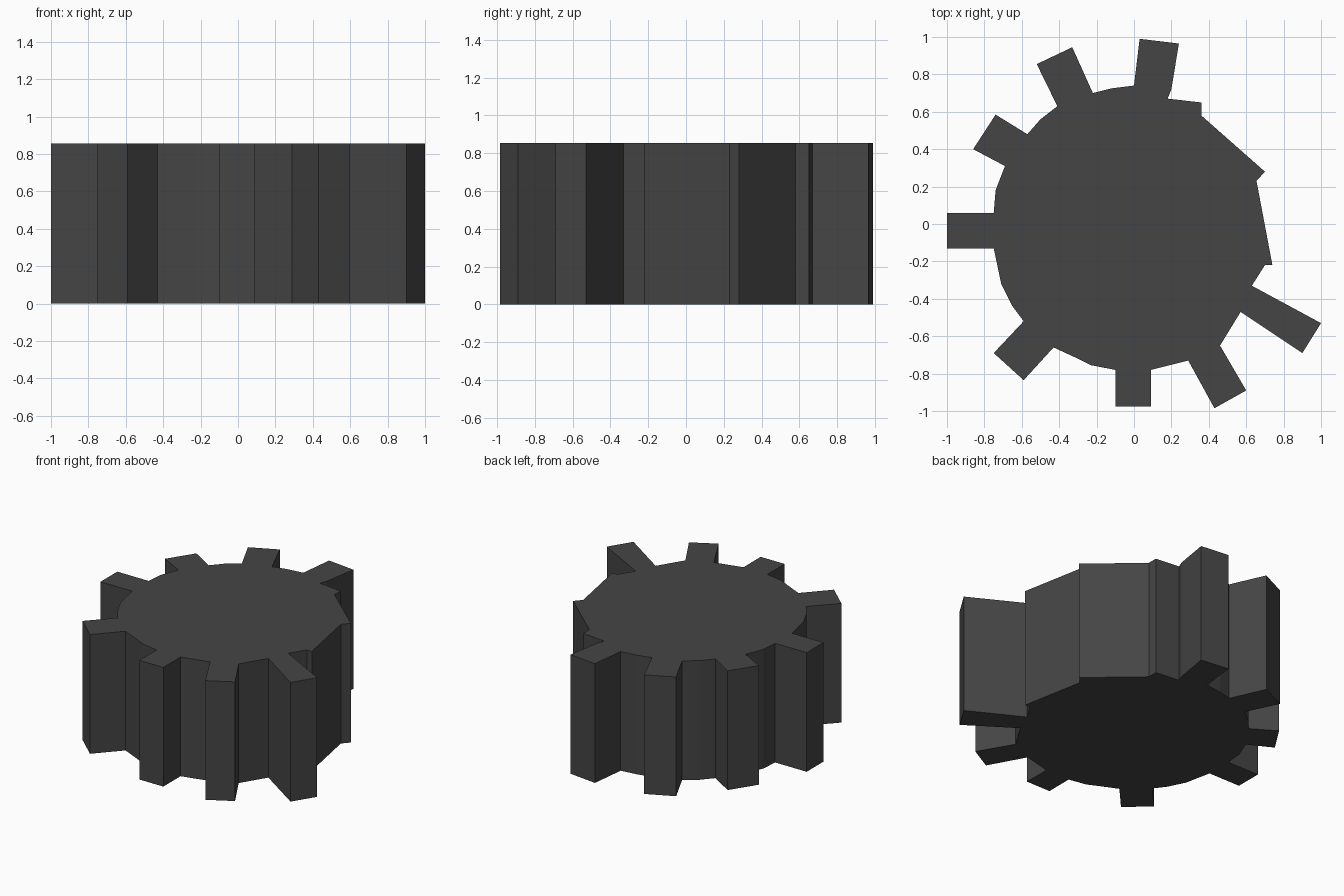
import bpy, bmesh

if "Cube" in bpy.data.objects:
    bpy.data.objects.remove(bpy.data.objects["Cube"])

HEIGHT = 0.855

# Worn gear outline, counter-clockwise, seen from above
broken_side = [(0.63, -0.33), (0.70, -0.22), (0.74, -0.22), (0.655, 0.23),
               (0.70, 0.28), (0.36, 0.58), (0.36, 0.65), (0.18, 0.67)]

# Each tooth: root, two tip corners, root
teeth = [
    [(0.20, 0.72), (0.24, 0.965), (0.03, 0.99), (0.0, 0.74)],
    [(-0.22, 0.70), (-0.33, 0.945), (-0.52, 0.855), (-0.41, 0.63)],
    [(-0.57, 0.48), (-0.74, 0.585), (-0.86, 0.40), (-0.69, 0.31)],
    [(-0.75, 0.06), (-1.0, 0.06), (-1.0, -0.13), (-0.75, -0.13)],
    [(-0.59, -0.52), (-0.75, -0.69), (-0.59, -0.835), (-0.43, -0.66)],
    [(-0.10, -0.78), (-0.10, -0.975), (0.09, -0.975), (0.09, -0.78)],
    [(0.29, -0.73), (0.43, -0.985), (0.60, -0.89), (0.46, -0.65)],
    [(0.57, -0.47), (0.90, -0.69), (1.0, -0.53)],
]

# Extra rim points that follow a given tooth
rim_after = {
    0: [(-0.12, 0.725)],
    1: [(-0.50, 0.56)],
    2: [(-0.74, 0.18)],
    3: [(-0.71, -0.32), (-0.65, -0.44)],
    4: [(-0.30, -0.72), (-0.23, -0.755)],
}

outline = list(broken_side)
for i, tooth in enumerate(teeth):
    outline += tooth + rim_after.get(i, [])


def extruded_profile(name, points, height):
    bm = bmesh.new()
    face = bm.faces.new([bm.verts.new((x, y, 0)) for x, y in points])
    top = bmesh.ops.extrude_face_region(bm, geom=[face], use_keep_orig=True)
    for v in top["geom"]:
        if isinstance(v, bmesh.types.BMVert):
            v.co.z = height
    bmesh.ops.recalc_face_normals(bm, faces=bm.faces)
    # Triangulate the concave caps
    caps = [f for f in bm.faces if len(f.verts) > 4]
    bmesh.ops.triangulate(bm, faces=caps)
    mesh = bpy.data.meshes.new(name)
    bm.to_mesh(mesh)
    bm.free()
    obj = bpy.data.objects.new(name, mesh)
    bpy.context.collection.objects.link(obj)
    return obj


gear = extruded_profile("gear", outline, HEIGHT)

# Dark iron
iron = bpy.data.materials.new("dark_iron")
iron.diffuse_color = (0.06, 0.06, 0.06, 1)
iron.use_nodes = True
iron.node_tree.nodes["Principled BSDF"].inputs["Base Color"].default_value = iron.diffuse_color
gear.data.materials.append(iron)
